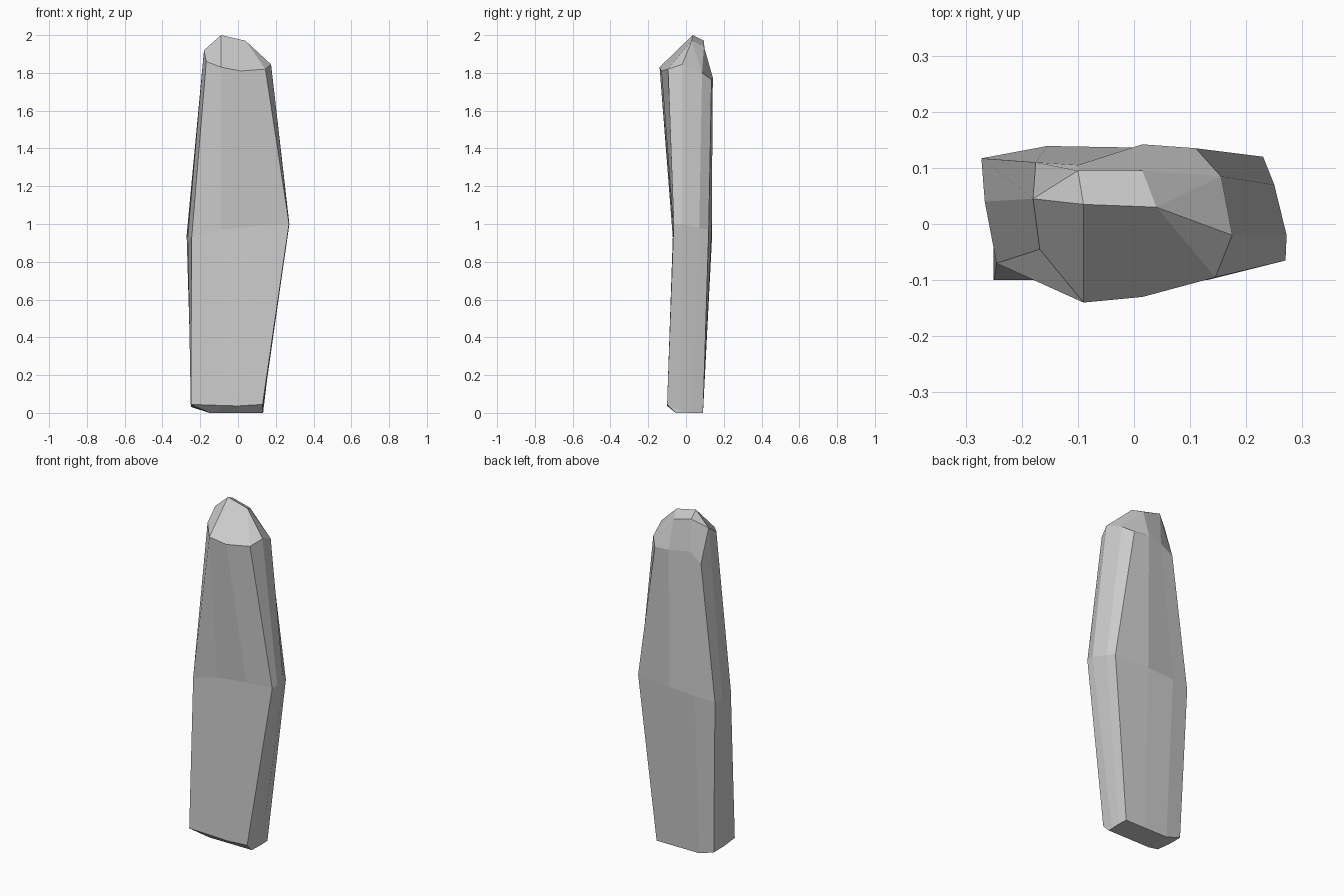
import bpy, bmesh

if "Cube" in bpy.data.objects:
    bpy.data.objects.remove(bpy.data.objects["Cube"])

# Cross-sections, counter-clockwise from the front left corner
low = [(-.25, -.1, .045), (-.1, -.1, .04), (0, -.1, .037), (.13, -.1, .045),
       (.13, -.03, .01), (.133, .03, 0), (.13, .09, 0), (0, .09, 0),
       (-.15, .09, 0), (-.245, .09, .03), (-.25, 0, .035)]
waist = [(-.245, -.07, .93), (-.09, -.067, .97), (.1, -.067, .99), (.27, -.065, 1),
         (.272, -.02, 1), (.25, .07, .98), (.23, .12, .97), (.015, .136, .96),
         (-.155, .139, .95), (-.272, .117, .94), (-.266, .04, .93)]
shoulder = [(-.168, -.045, 1.86), (-.09, -.14, 1.83), (.015, -.13, 1.81), (.145, -.095, 1.82),
            (.175, -.02, 1.845), (.155, .085, 1.8), (.11, .135, 1.765), (.015, .142, 1.775),
            (-.1, .105, 1.78), (-.175, .11, 1.73), (-.18, .045, 1.92)]
crown = [(-.09, .035, 2), (.04, .03, 1.97), (.015, .095, 1.94), (-.1, .095, 1.97)]

# The foot is the low section pulled in at the front and left
foot = [(max(x, -.15), max(y, -.055), 0) for x, y, z in low]

bm = bmesh.new()
rings = [[bm.verts.new(p) for p in ring] for ring in (foot, low, waist, shoulder)]
U = rings[-1]
T = [bm.verts.new(p) for p in crown]

# Sides
n = len(low)
for a, b in zip(rings, rings[1:]):
    for i in range(n):
        j = (i + 1) % n
        bm.faces.new((a[i], a[j], b[j], b[i]))

# Underside
bm.faces.new(rings[0][::-1])

# Chipped top facets
for facet in ((U[10], U[0], U[1], T[0]), (U[1], U[2], U[3], T[1], T[0]),
              (U[3], U[4], T[1]), (U[4], U[5], T[1]), (T[1], U[5], T[2]),
              T, (U[5], U[6], U[7], T[2]), (T[2], U[7], U[8], T[3]),
              (T[3], U[8], U[9], U[10]), (T[3], U[10], T[0])):
    bm.faces.new(facet)

bmesh.ops.remove_doubles(bm, verts=bm.verts, dist=.001)
bmesh.ops.recalc_face_normals(bm, faces=bm.faces)

mesh = bpy.data.meshes.new("standing_stone")
bm.to_mesh(mesh)
bm.free()
bpy.context.collection.objects.link(bpy.data.objects.new("standing_stone", mesh))
